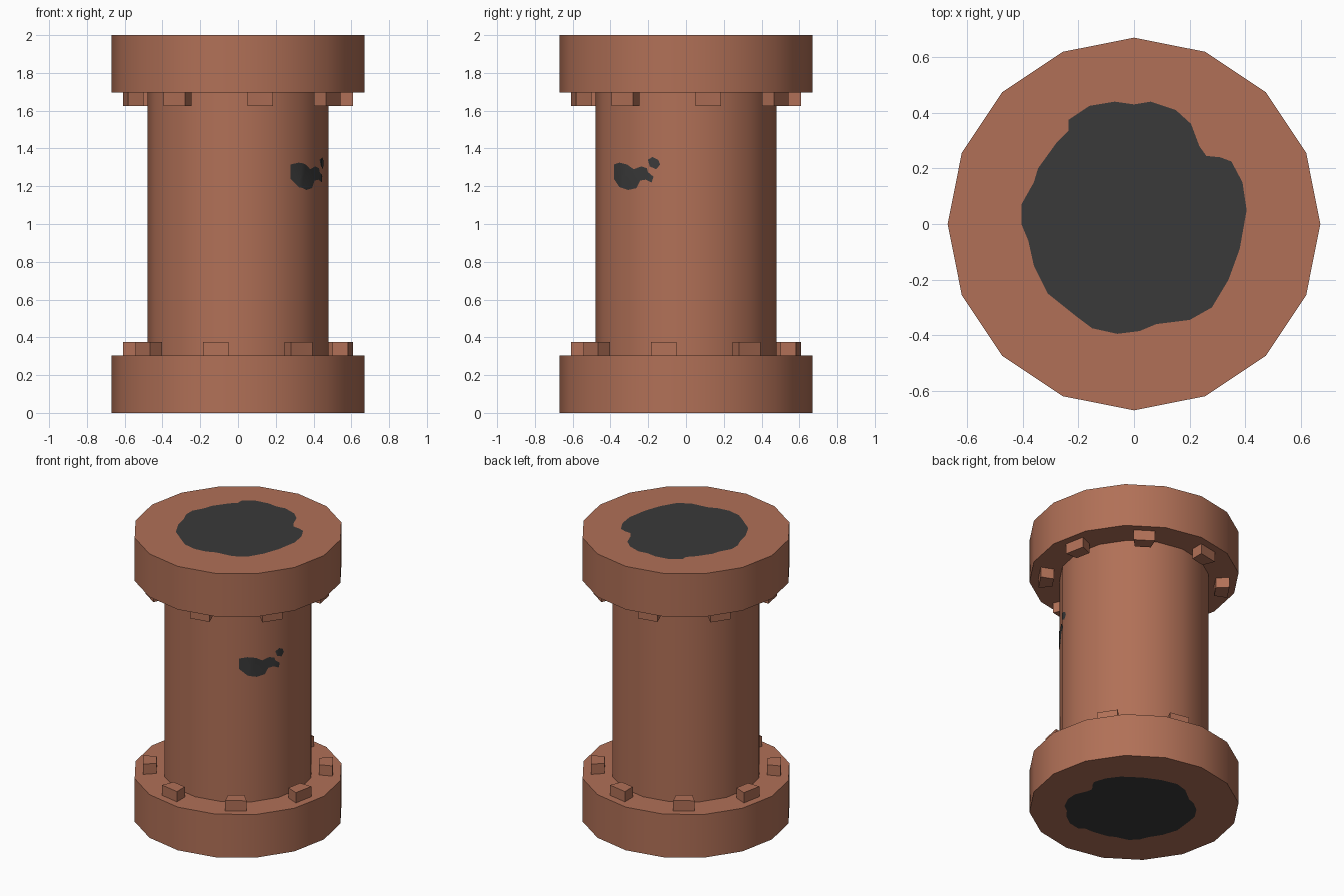
import bpy, bmesh, math
from mathutils import Matrix

if "Cube" in bpy.data.objects:
    bpy.data.objects.remove(bpy.data.objects["Cube"])

SIDES = 16
PIPE_R, FLANGE_R = 0.478, 0.67
FLANGE_H, BOLT_H = 0.304, 0.072


def material(name, rgb):
    m = bpy.data.materials.new(name)
    m.diffuse_color = (*rgb, 1)
    m.use_nodes = True
    m.node_tree.nodes["Principled BSDF"].inputs["Base Color"].default_value = m.diffuse_color
    return m


rust = material("rusty_brown", (0.44, 0.163, 0.095))
dark = material("dark_grey", (0.042, 0.042, 0.042))


def finish(bm, name, mat, smooth=True):
    me = bpy.data.meshes.new(name)
    bm.to_mesh(me)
    bm.free()
    me.materials.append(mat)
    ob = bpy.data.objects.new(name, me)
    bpy.context.collection.objects.link(ob)
    bpy.ops.object.select_all(action='DESELECT')
    ob.select_set(True)
    bpy.context.view_layer.objects.active = ob
    if smooth:
        bpy.ops.object.shade_smooth_by_angle(angle=math.radians(30))
    return ob


# Pipe with two flanges: one turned profile, closed at both ends
profile = [(FLANGE_R, 0), (FLANGE_R, FLANGE_H), (PIPE_R, FLANGE_H),
           (PIPE_R, 2 - FLANGE_H), (FLANGE_R, 2 - FLANGE_H), (FLANGE_R, 2)]
bm = bmesh.new()
rings = [[bm.verts.new((r * math.cos(math.tau * i / SIDES),
                        r * math.sin(math.tau * i / SIDES), z))
          for i in range(SIDES)] for r, z in profile]
bolt_faces = []
for k, (a, b) in enumerate(zip(rings, rings[1:])):
    for i in range(SIDES):
        j = (i + 1) % SIDES
        f = bm.faces.new((a[i], a[j], b[j], b[i]))
        # every second ledge face carries a bolt, staggered between the flanges
        if (k == 1 and i % 2 == 1) or (k == 3 and i % 2 == 0):
            bolt_faces.append(f)
bm.faces.new(rings[0][::-1])
bm.faces.new(rings[-1])
bm.normal_update()

# Bolts: ledge faces inset and raised
bmesh.ops.inset_individual(bm, faces=bolt_faces, thickness=0.051, use_even_offset=True)
for f in bolt_faces:
    n = f.normal.copy()
    out = bmesh.ops.extrude_discrete_faces(bm, faces=[f])
    top = out["faces"][0]
    ring = list(top.verts)
    base = [v.co.copy() for v in ring]
    low = [bm.verts.new(c) for c in base]
    for v in ring:
        v.co.z += BOLT_H if n.z > 0 else -BOLT_H
    for i in range(len(ring)):
        j = (i + 1) % len(ring)
        bm.faces.new((low[i], low[j], ring[j], ring[i]))
bmesh.ops.remove_doubles(bm, verts=bm.verts, dist=1e-5)
bmesh.ops.recalc_face_normals(bm, faces=bm.faces)
finish(bm, "flanged_pipe", rust)

# Dark ragged openings painted on both ends
opening = [(.405, .05), (.39, .15), (.35, .225), (.31, .24), (.26, .245), (.235, .28),
           (.205, .36), (.15, .41), (.06, .44), (0, .43), (-.07, .44), (-.16, .425),
           (-.235, .375), (-.235, .335), (-.28, .29), (-.345, .2), (-.36, .15),
           (-.405, .07), (-.405, 0), (-.38, -.06), (-.36, -.15), (-.31, -.25),
           (-.21, -.33), (-.15, -.375), (-.06, -.395), (.02, -.385), (.08, -.36),
           (.2, -.345), (.28, -.3), (.34, -.2), (.38, -.09)]
for name, z, flip in (("top_opening", 2.0015, False), ("bottom_opening", -0.0015, True)):
    bm = bmesh.new()
    vs = [bm.verts.new((x, -y if flip else y, z)) for x, y in opening]
    bm.faces.new(vs[::-1] if flip else vs)
    if flip:
        bmesh.ops.rotate(bm, verts=bm.verts, cent=(0, 0, 0),
                         matrix=Matrix.Rotation(math.radians(45), 3, 'Z'))
    finish(bm, name, dark, False)


# Dark stains on the pipe wall: (y, z) outlines wrapped on the right-front facets
def facet_x(y):
    step = math.tau / SIDES
    mid = min((-(k + 0.5) * step for k in range(4)),
              key=lambda a: (PIPE_R * math.cos(step / 2) - y * math.sin(a)) / math.cos(a))
    return (PIPE_R * math.cos(step / 2) - y * math.sin(mid)) / math.cos(mid)


stains = [
    [(-.38, 1.315), (-.35, 1.325), (-.31, 1.315), (-.275, 1.29), (-.235, 1.305),
     (-.205, 1.295), (-.2, 1.275), (-.17, 1.25), (-.18, 1.22), (-.21, 1.235),
     (-.24, 1.23), (-.26, 1.19), (-.305, 1.18), (-.35, 1.195), (-.38, 1.24)],
    [(-.2, 1.34), (-.175, 1.355), (-.145, 1.34), (-.135, 1.315), (-.155, 1.29), (-.19, 1.305)],
]
bm = bmesh.new()
for outline in stains:
    bm.faces.new([bm.verts.new((0, y, z)) for y, z in reversed(outline)])
for k in (1, 2):
    bmesh.ops.bisect_plane(bm, geom=bm.verts[:] + bm.edges[:] + bm.faces[:],
                           plane_co=(0, -PIPE_R * math.sin(math.tau * k / SIDES), 0),
                           plane_no=(0, 1, 0))
for v in bm.verts:
    v.co.x = facet_x(v.co.y) + 0.002
    v.co.y -= 0.002
finish(bm, "wall_stains", dark)
